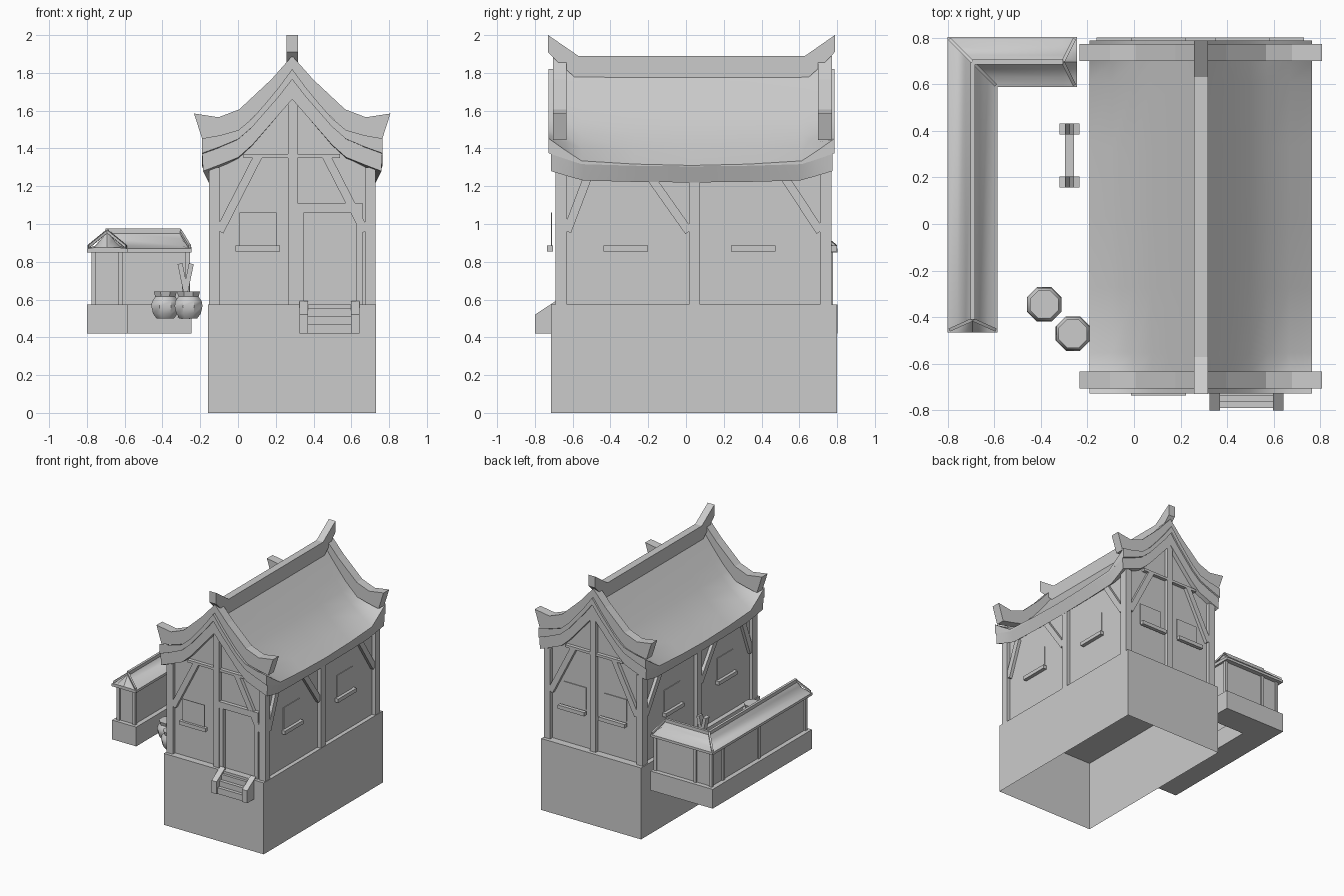
import bpy, bmesh, math
from mathutils import Vector as V

if "Cube" in bpy.data.objects:
    bpy.data.objects.remove(bpy.data.objects["Cube"])

grey = bpy.data.materials.new("plain_grey")
grey.use_nodes = True
grey.diffuse_color = (0.6, 0.6, 0.6, 1)
grey.node_tree.nodes["Principled BSDF"].inputs["Base Color"].default_value = (0.6, 0.6, 0.6, 1)

CX = 0.287                 # house centre
FLOOR = 0.575


def loft(name, rings, smooth=False, cap_start=True):
    """Skin a list of closed rings into one object."""
    bm = bmesh.new()
    rows = [[bm.verts.new(p) for p in ring] for ring in rings]
    for a, b in zip(rows, rows[1:]):
        for i in range(len(a)):
            j = (i + 1) % len(a)
            bm.faces.new((a[i], a[j], b[j], b[i]))
    if cap_start:
        bm.faces.new(rows[0][::-1])
    bm.faces.new(rows[-1])
    bmesh.ops.recalc_face_normals(bm, faces=bm.faces)
    mesh = bpy.data.meshes.new(name)
    bm.to_mesh(mesh)
    bm.free()
    mesh.materials.append(grey)
    ob = bpy.data.objects.new(name, mesh)
    bpy.context.collection.objects.link(ob)
    if smooth:
        bpy.ops.object.select_all(action='DESELECT')
        ob.select_set(True)
        bpy.context.view_layer.objects.active = ob
        bpy.ops.object.shade_smooth_by_angle(angle=math.radians(40))
    return ob


def box(name, x0, x1, y0, y1, z0, z1, bottom=True):
    ring = [(x0, y0), (x1, y0), (x1, y1), (x0, y1)]
    return loft(name, [[(x, y, z) for x, y in ring] for z in (z0, z1)], cap_start=bottom)


def beam(name, p, q, width, depth, normal):
    p, q, n = V(p), V(q), V(normal)
    s = (q - p).cross(n).normalized() * width / 2
    n = n * depth / 2
    return loft(name, [[c + s + n, c - s + n, c - s - n, c + s - n] for c in (p, q)])


def slab_xz(name, outline, y0, y1):
    return loft(name, [[(x, y, z) for x, z in outline] for y in (y0, y1)])


def slab_yz(name, outline, x0, x1):
    return loft(name, [[(x, y, z) for y, z in outline] for x in (x0, x1)])


def mirrored(half):
    """Half profile from the eave to the centre, continued to the other eave."""
    return [(CX - d, z) for d, z in half] + [(CX + d, z) for d, z in half[-2::-1]]


# Stone base, open underneath, and the walls
box("stone_base", -0.16, 0.73, -0.715, 0.8, 0, FLOOR, bottom=False)
gable = mirrored([(0.41, FLOOR), (0.41, 1.29), (0.285, 1.36), (0.14, 1.51), (0, 1.67)])
slab_xz("house_walls", gable, -0.66, 0.74)

# Corner posts, side posts, gable posts
for sx in (-1, 1):
    xa, xb = sorted((CX + sx * 0.385, CX + sx * 0.44))
    for y in (-0.66, 0.045, 0.74):
        box("wall_post", xa, xb, y - 0.03, y + 0.03, FLOOR, 1.3)
for y in (-0.674, 0.754):
    box("gable_post", 0.265, 0.315, y - 0.016, y + 0.016, FLOOR, 1.68)
    box("gable_beam", 0.03, 0.54, y - 0.014, y + 0.014, 1.35, 1.37)
    for s in (-1, 1):
        beam("gable_brace", (CX + s * 0.385, y, 0.96), (CX + s * 0.18, y, 1.36),
             0.045, 0.028, (0, 1, 0))

# Side braces, window panes and sills
for s in (-1, 1):
    x = CX + s * 0.42
    for ya, yb in ((-0.63, -0.52), (0.015, -0.19), (0.71, 0.52)):
        beam("side_brace", (x, ya, 0.96), (x, yb, 1.25), 0.045, 0.03, (1, 0, 0))
    for y in (-0.32, 0.355):
        box("side_sill", x - 0.02, x + 0.02, y - 0.118, y + 0.118, 0.855, 0.885)
        pane = CX + s * 0.412
        box("side_pane", pane - 0.003, pane + 0.003, y - 0.1, y + 0.1, 0.885, 1.06)
for x, y, pane in ((0.105, -0.72, -0.713), (0.105, 0.785, 0.745), (0.465, 0.785, 0.745)):
    box("gable_sill", x - 0.118, x + 0.118, y - 0.015, y + 0.015, 0.855, 0.885)
    box("gable_pane", x - 0.098, x + 0.098, pane - 0.003, pane + 0.003, 0.885, 1.06)

# Door frame and entrance steps
box("door_lintel", 0.315, 0.66, -0.69, -0.655, 1.06, 1.11)
for x in (0.315, 0.625):
    box("door_jamb", x, x + 0.035, -0.688, -0.655, FLOOR, 1.06)
for x in (0.325, 0.597):
    slab_yz("step_cheek", [(-0.8, 0.42), (-0.8, 0.52), (-0.69, 0.592), (-0.69, 0.42)], x, x + 0.045)
for i in range(3):
    box("step", 0.37, 0.597, -0.79 + i * 0.027, -0.7, 0.42, 0.47 + i * 0.043)

# Curved roof: a tile skin on a thick slab, with corners swept up at both ends
SPAN = (0.477, 0.38, 0.285, 0.21, 0.14, 0.07, 0)
TOP_END = (1.453, 1.47, 1.497, 1.56, 1.64, 1.725, 1.82)
TOP_MID = (1.31, 1.385, 1.467, 1.55, 1.638, 1.725, 1.815)
JOIN_END = (1.375, 1.41, 1.45, 1.515, 1.595, 1.675, 1.765)
JOIN_MID = (1.305, 1.372, 1.44, 1.515, 1.595, 1.675, 1.765)
LOW_END = (1.28, 1.315, 1.353, 1.42, 1.5, 1.58, 1.66)
LOW_MID = (1.22, 1.275, 1.335, 1.41, 1.495, 1.58, 1.66)
LIFT = ((1, 1), (0.88, 0.55), (0.77, 0.17), (0.4, 0.05))   # part of half length, sweep
STATIONS = [(-a, w) for a, w in LIFT] + [(0, 0)] + [(a, w) for a, w in LIFT[::-1]]


def roof_layer(name, upper, lower, half_length, tuck):
    """Tuck pulls the lower eave inward, most of all at mid length."""
    def edge(mid, end, w, inset):
        reach = (SPAN[0] - inset,) + SPAN[1:]
        return mirrored([(d, m + (e - m) * w) for d, m, e in zip(reach, mid, end)])
    rings = []
    for t, w in STATIONS:
        outline = edge(*upper, w, 0) + edge(*lower, w, tuck * (1 - 0.85 * w))[::-1]
        rings.append([(x, 0.03 + t * half_length, z) for x, z in outline])
    return loft(name, rings, smooth=True)


roof_layer("roof_tiles", (TOP_MID, TOP_END), (JOIN_MID, JOIN_END), 0.757, 0)
roof_layer("roof_slab", (JOIN_MID, JOIN_END), (LOW_MID, LOW_END), 0.745, 0.035)

# Upturned gable boards and ridge beam
board_top = [(0.52, 1.585), (0.39, 1.565), (0.28, 1.607), (0.11, 1.766), (0, 1.89)]
board_low = [(0.475, 1.445), (0.38, 1.465), (0.285, 1.49), (0.13, 1.64), (0, 1.8)]
for y in (-0.705, 0.7):
    slab_xz("gable_board", mirrored(board_top) + mirrored(board_low)[::-1], y, y + 0.072)
ridge = [(-0.73, 2), (-0.57, 1.89), (0.63, 1.89), (0.788, 2), (0.788, 1.91),
         (0.72, 1.84), (0.63, 1.76), (-0.57, 1.76), (-0.66, 1.84), (-0.73, 1.91)]
slab_yz("ridge_beam", ridge, 0.258, 0.317)

# L-shaped garden wall: each layer follows the same mitred corner
WX, WY = -0.6925, 0.695    # wall centre lines


def corner_path(start, end):
    """Stations as functions of the sideways offset, positive on the outer side."""
    return [lambda d: (WX - d, start), lambda d: (WX - d, WY + d), lambda d: (end, WY + d)]


def wall_layer(name, half, start, end, z0, z1):
    path = corner_path(start, end)
    outline = [f(half) for f in path] + [f(-half) for f in path[::-1]]
    loft(name, [[(x, y, z) for x, y in outline] for z in (z0, z1)])


wall_layer("garden_wall_base", 0.1075, -0.46, -0.245, 0.42, FLOOR)
wall_layer("garden_wall", 0.07, -0.425, -0.262, FLOOR, 0.87)
for x, y in ((WX, -0.425), (WX, 0.17)):
    for s in (-1, 1):
        box("garden_post", x + s * 0.07 - 0.012, x + s * 0.07 + 0.012, y - 0.012, y + 0.012, FLOOR, 0.87)
for x in (-0.267, WX - 0.07, WX + 0.07):
    for s in (-1, 1):
        y = WY + s * 0.07
        box("garden_post", x - 0.012, x + 0.012, y - 0.012, y + 0.012, FLOOR, 0.87)

# Garden wall roof with hipped ends
half = [(0.1075, 0.87), (0.065, 0.885), (0.03, 0.922), (0, 0.958)]
profile = half + [(-d, z) for d, z in half[-2::-1]] + [(-0.1075, 0.85), (0.1075, 0.85)]
outer, inner = corner_path(-0.465, -0.245), corner_path(-0.41, -0.305)
rings = []
for f, flat in ((outer[0], True), (inner[0], False), (inner[1], False), (inner[2], False), (outer[2], True)):
    rings.append([(*f(d), min(z, 0.875) if flat else z) for d, z in profile])
loft("garden_roof", rings, smooth=True)

# Ridge and hip rolls on the garden wall
up = (0, 0, 1)
peak_a, bend, peak_b = (WX, -0.41, 0.962), (WX, WY, 0.962), (-0.305, WY, 0.962)
beam("garden_ridge", peak_a, bend, 0.02, 0.026, up)
beam("garden_ridge", bend, peak_b, 0.02, 0.026, up)
for s in (-1, 1):
    beam("hip_roll", peak_a, (WX + s * 0.1, -0.455, 0.88), 0.014, 0.016, up)
    beam("hip_roll", peak_b, (-0.255, WY + s * 0.1, 0.88), 0.014, 0.016, up)
    beam("corner_roll", bend, (WX - s * 0.1, WY + s * 0.1, 0.88), 0.014, 0.016, up)

# Eight-sided pots with closed tops
POT = ((0.05, 0.5), (0.07, 0.525), (0.08, 0.565), (0.076, 0.59), (0.058, 0.615), (0.066, 0.642))
for cx, cy in ((-0.385, -0.345), (-0.262, -0.47)):
    turns = [math.tau * (k + 0.5) / 8 for k in range(8)]
    loft("clay_pot", [[(cx + r * math.cos(a), cy + r * math.sin(a), z) for a in turns]
                      for r, z in POT], smooth=True)

# Crossed-leg rack
for y in (0.18, 0.408):
    for s in (-1, 1):
        beam("rack_leg", (-0.277 - s * 0.03, y, 0.5), (-0.277 + s * 0.03, y, 0.79),
             0.026, 0.046, (0, 1, 0))
box("rack_bar", -0.296, -0.258, 0.18, 0.41, 0.64, 0.68)
